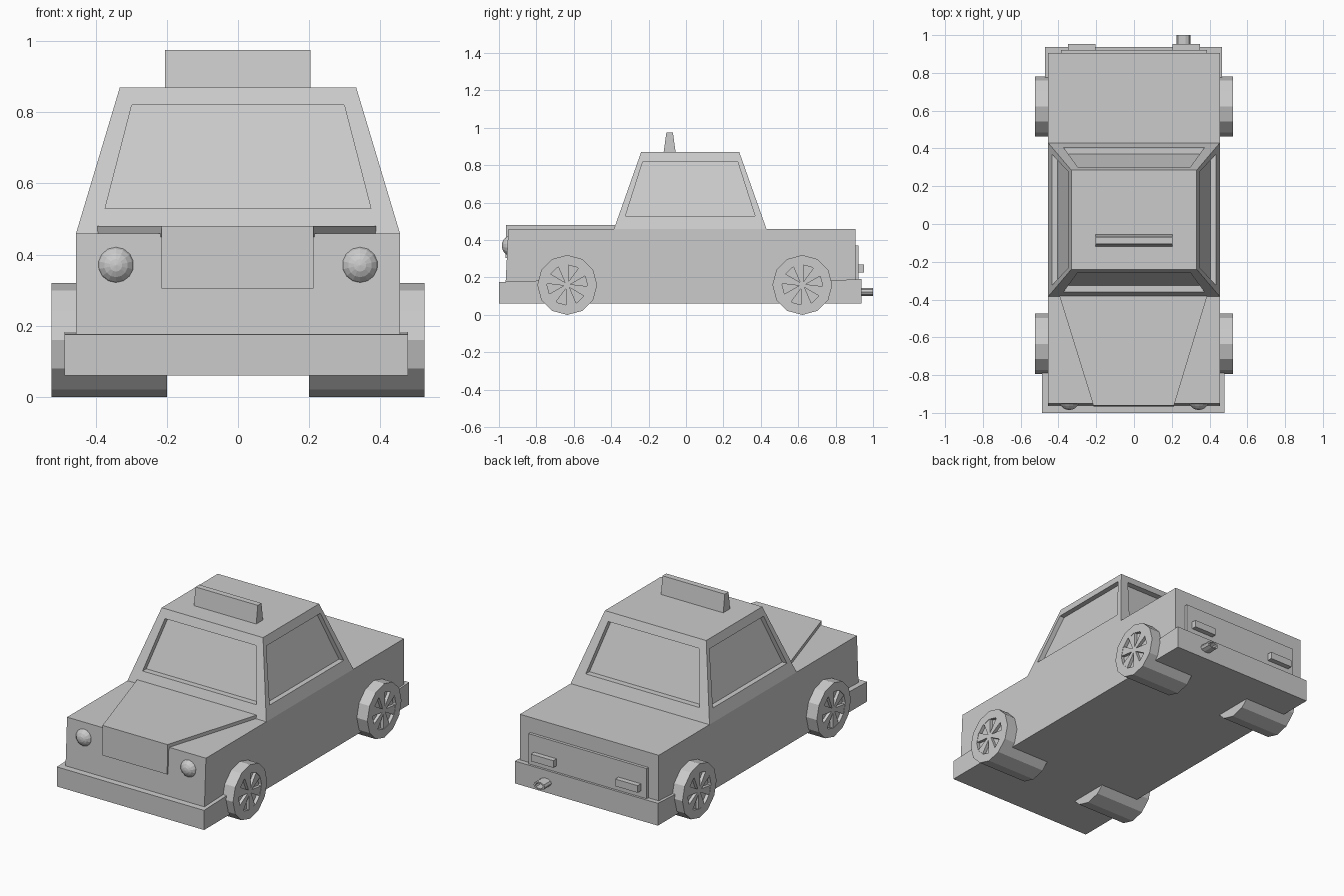
import bpy, bmesh
from math import pi, cos, sin
from mathutils import Vector, Matrix

if "Cube" in bpy.data.objects:
    bpy.data.objects.remove(bpy.data.objects["Cube"])


def finish(bm, name):
    bmesh.ops.recalc_face_normals(bm, faces=bm.faces)
    me = bpy.data.meshes.new(name)
    bm.to_mesh(me)
    bm.free()
    ob = bpy.data.objects.new(name, me)
    bpy.context.collection.objects.link(ob)
    return ob


def loft(name, a, b):
    """Solid between two matching outlines."""
    bm = bmesh.new()
    va, vb = [bm.verts.new(p) for p in a], [bm.verts.new(p) for p in b]
    bm.faces.new(va)
    bm.faces.new(vb)
    n = len(a)
    for i in range(n):
        j = (i + 1) % n
        bm.faces.new((va[i], va[j], vb[j], vb[i]))
    return finish(bm, name)


def side_profile(name, pts, x0, x1):
    return loft(name, [(x0, y, z) for y, z in pts], [(x1, y, z) for y, z in pts])


def box(name, x0, x1, y0, y1, z0, z1):
    return side_profile(name, [(y0, z0), (y1, z0), (y1, z1), (y0, z1)], x0, x1)


def lathe_rings(name, rings, n, place, cap_first=True, cap_last=True):
    """Rings of (radius, depth), skinned along local z."""
    bm = bmesh.new()
    loops = [[bm.verts.new(place @ Vector((r * cos(2 * pi * i / n), r * sin(2 * pi * i / n), d)))
              for i in range(n)] for r, d in rings]
    for a, b in zip(loops, loops[1:]):
        for i in range(n):
            j = (i + 1) % n
            bm.faces.new((a[i], a[j], b[j], b[i]))
    if cap_first:
        bm.faces.new(loops[0])
    if cap_last:
        bm.faces.new(loops[-1])
    return finish(bm, name)


# Lower body and bumpers
side_profile("body", [(-.97, .06), (.905, .06), (.905, .46), (-.95, .46)], -.455, .455)
side_profile("front_bumper", [(-1, .06), (-.76, .06), (-.76, .184), (-1, .176)], -.487, .478)
side_profile("rear_bumper", [(.74, .06), (.937, .06), (.937, .192), (.74, .182)], -.472, .466)

# Raised hood with its wrapped-over grille panel
loft("hood",
     [(-.215, -.96, .45), (.212, -.96, .45), (.388, -.38, .45), (-.395, -.38, .45)],
     [(-.215, -.96, .48), (.212, -.96, .48), (.388, -.38, .48), (-.395, -.38, .48)])
side_profile("grille_panel", [(-.966, .305), (-.94, .305), (-.94, .48), (-.962, .48)], -.215, .212)

# Cabin with recessed windows on four sides
bm = bmesh.new()
base = [Vector(p) for p in ((-.455, -.385, .46), (.455, -.385, .46), (.455, .43, .46), (-.455, .43, .46))]
roof = [Vector(p) for p in ((-.332, -.24, .87), (.332, -.24, .87), (.332, .285, .87), (-.332, .285, .87))]
vb, vr = [bm.verts.new(p) for p in base], [bm.verts.new(p) for p in roof]
bm.faces.new(vr)
bm.faces.new(vb)
inward = [(0, .035, 0), (-.03, 0, 0), (0, -.035, 0), (.03, 0, 0)]
for i in range(4):
    j = (i + 1) % 4
    m = .07 if i % 2 == 0 else .048
    frame = []
    for u, v in ((m, .17), (1 - m, .17), (1 - m, .88), (m, .88)):
        frame.append(base[i].lerp(base[j], u).lerp(roof[i].lerp(roof[j], u), v))
    outer = [vb[i], vb[j], vr[j], vr[i]]
    rim = [bm.verts.new(p) for p in frame]
    pane = [bm.verts.new(p + Vector(inward[i])) for p in frame]
    bm.faces.new(pane)
    for a, b in ((outer, rim), (rim, pane)):
        for k in range(4):
            l = (k + 1) % 4
            bm.faces.new((a[k], a[l], b[l], b[k]))
finish(bm, "cabin")

# Roof sign
side_profile("roof_sign", [(-.12, .865), (-.055, .865), (-.07, .975), (-.105, .975)], -.205, .203)

# Tailgate panel
box("tailgate_panel", -.387, .387, .9, .922, .18, .37)

# Paired lamps
for s, side in ((-1, "left"), (1, "right")):
    bm = bmesh.new()
    bmesh.ops.create_uvsphere(bm, u_segments=14, v_segments=10, radius=.057,
                              matrix=Matrix.Translation((s * .343, -.928, .37)) @ Matrix.Rotation(pi / 2, 4, 'X'))
    finish(bm, side + "_headlight")
    xs = sorted((s * .203, s * .35))
    box(side + "_tail_light", xs[0], xs[1], .91, .952, .228, .27)

# Oval hollow exhaust pipe
place = Matrix.Translation((.262, 0, .123)) @ Matrix.Diagonal((1, 1, .62, 1)) @ Matrix.Rotation(-pi / 2, 4, 'X')
lathe_rings("exhaust_pipe", [(.037, .9), (.037, 1.0), (.025, 1.0), (.025, .945)], 10, place)

# Wheels: tyre with a shallow recess, then tapered spokes
for y, end in ((-.635, "front"), (.622, "rear")):
    for s, side in ((-1, "left"), (1, "right")):
        place = Matrix.Translation((0, y, .16)) @ Matrix.Rotation(s * pi / 2, 4, 'Y')
        lathe_rings(f"{end}_{side}_wheel",
                    [(.16, .2), (.16, .524), (.108, .524), (.108, .504)], 12, place)
        for k in range(6):
            turn = place @ Matrix.Rotation(k * pi / 3 + .2, 4, 'Z')
            wedge = [(0, -.006), (.106, -.028), (.106, .028), (0, .006)]
            loft(f"{end}_{side}_spoke_{k + 1}",
                 [turn @ Vector((a, b, .5)) for a, b in wedge],
                 [turn @ Vector((a, b, .522)) for a, b in wedge])
